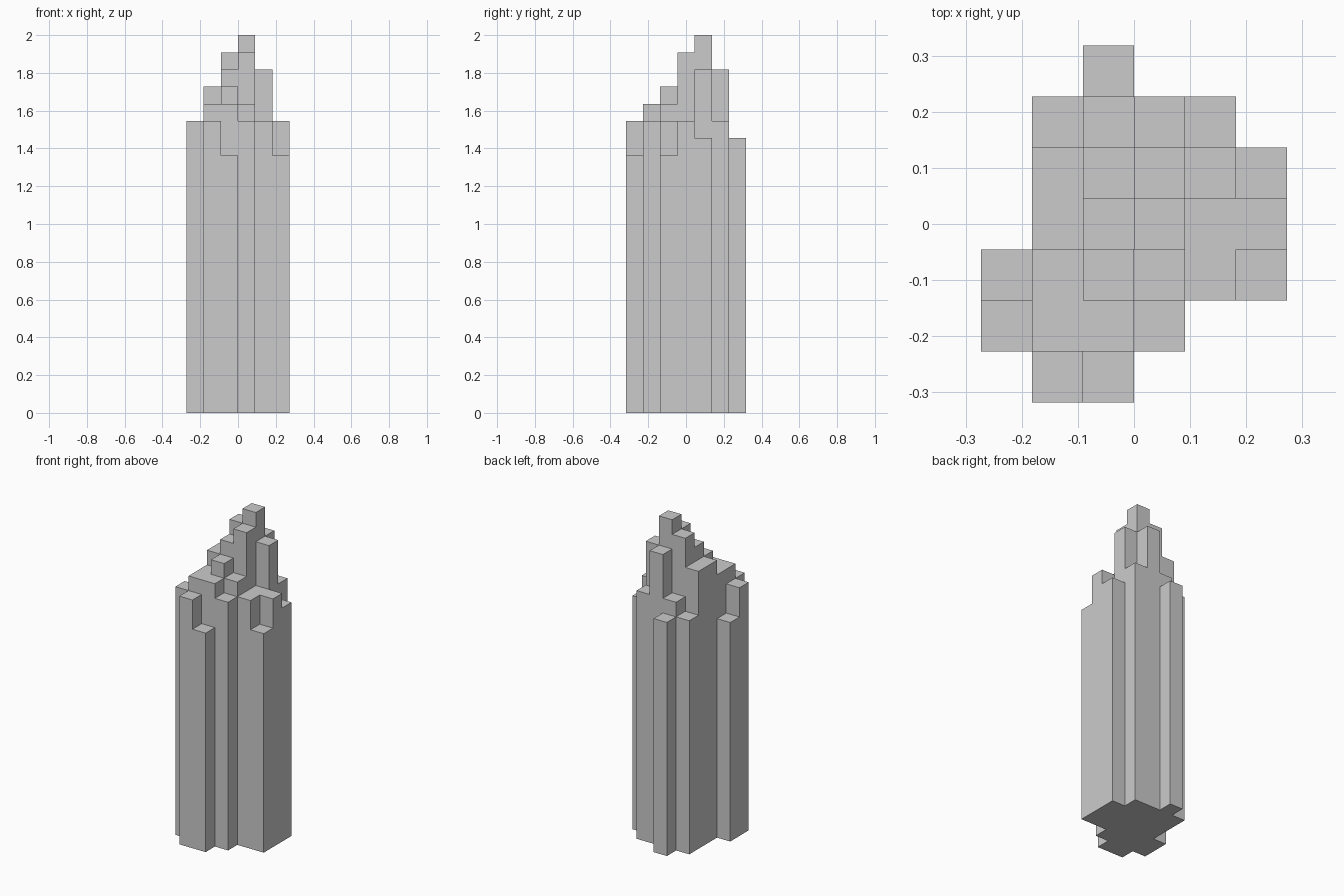
import bpy, bmesh
from mathutils import Vector

if "Cube" in bpy.data.objects:
    bpy.data.objects.remove(bpy.data.objects["Cube"])

U = 1 / 11  # block size
# Column heights in blocks: rows run front to back, columns left to right
HEIGHTS = [
    [0, 17, 15, 0, 0, 0],
    [17, 18, 18, 17, 0, 0],
    [15, 18, 19, 18, 17, 15],
    [0, 19, 20, 21, 17, 17],
    [0, 19, 21, 22, 20, 16],
    [0, 16, 17, 20, 17, 0],
    [0, 0, 16, 0, 0, 0],
]
NY, NX = len(HEIGHTS), len(HEIGHTS[0])


def height(i, j):
    return HEIGHTS[j][i] if 0 <= i < NX and 0 <= j < NY else 0


bm = bmesh.new()
verts = {}


def vert(p):
    key = tuple(round(c) for c in p)
    if key not in verts:
        verts[key] = bm.verts.new(((key[0] - NX / 2) * U, (key[1] - NY / 2) * U, key[2] * U))
    return verts[key]


def face(i, j, k, n):
    """One side of the block at (i, j, k), facing along n."""
    n = Vector(n)
    a = Vector((n.y, n.z, n.x)) / 2
    b = n.cross(a)
    c = Vector((i + .5, j + .5, k + .5)) + n / 2
    bm.faces.new([vert(c + d) for d in (-a - b, a - b, a + b, -a + b)])


# Outer skin only: caps, and walls wherever a neighbour is lower
for j in range(NY):
    for i in range(NX):
        h = height(i, j)
        if not h:
            continue
        face(i, j, 0, (0, 0, -1))
        face(i, j, h - 1, (0, 0, 1))
        for dx, dy in ((1, 0), (-1, 0), (0, 1), (0, -1)):
            for k in range(height(i + dx, j + dy), h):
                face(i, j, k, (dx, dy, 0))

# Merge flat areas into single faces
bmesh.ops.recalc_face_normals(bm, faces=bm.faces)
bmesh.ops.dissolve_limit(bm, angle_limit=0.01, verts=bm.verts, edges=bm.edges)
mesh = bpy.data.meshes.new("stepped_column_tower")
bm.to_mesh(mesh)
bm.free()
bpy.context.collection.objects.link(bpy.data.objects.new("stepped_column_tower", mesh))
